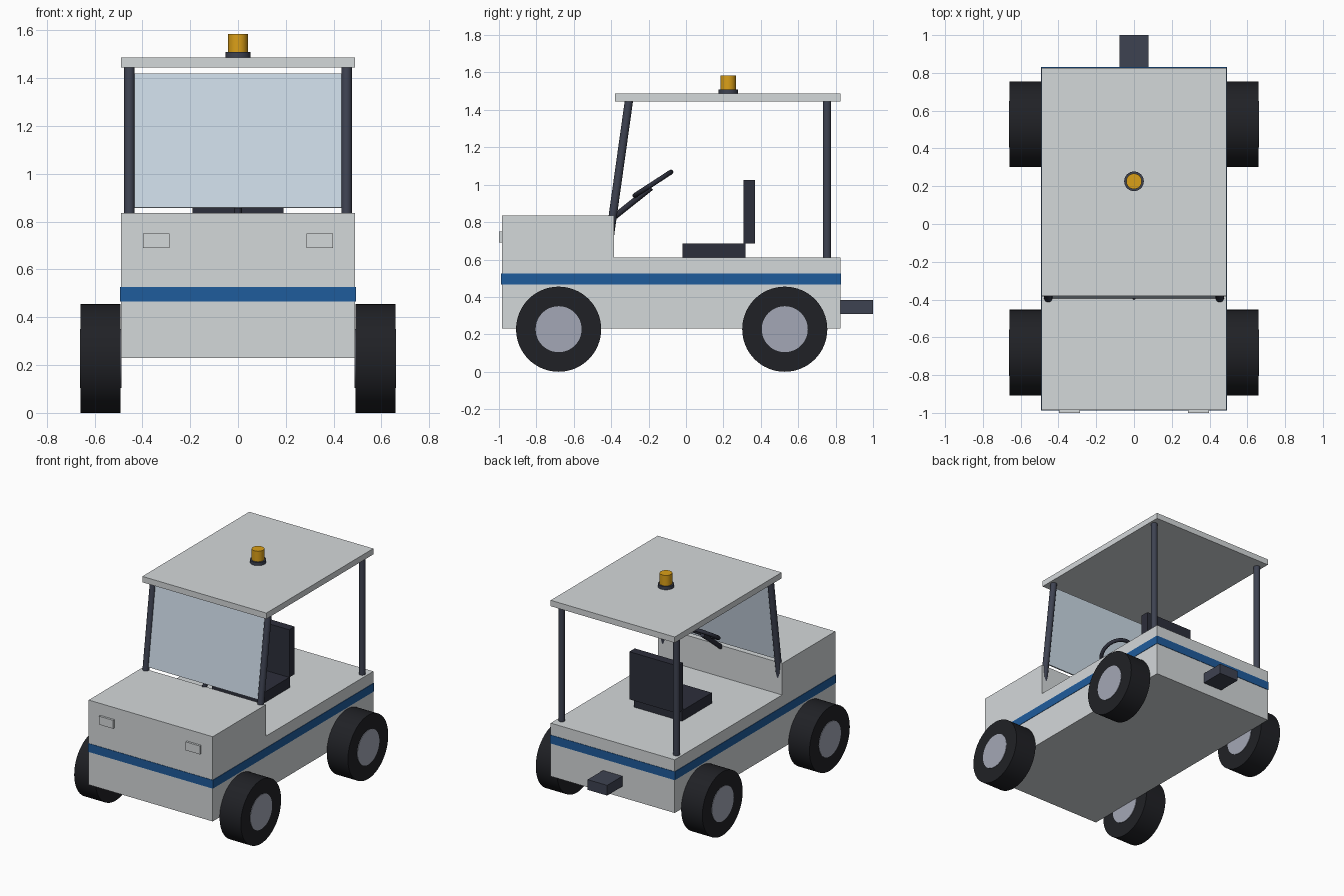
import bpy
import bmesh
from math import radians
from mathutils import Vector

cube = bpy.data.objects.get("Cube")
if cube:
    bpy.data.objects.remove(cube, do_unlink=True)


def material(name, rgb, rough=0.6):
    # Colours are given as sRGB bytes
    color = [(c / 255) ** 2.2 for c in rgb] + [1.0]
    mat = bpy.data.materials.new(name)
    mat.use_nodes = True
    mat.diffuse_color = color
    shader = mat.node_tree.nodes["Principled BSDF"]
    shader.inputs["Base Color"].default_value = color
    shader.inputs["Roughness"].default_value = rough
    return mat


PAINT = material("body_paint", (211, 215, 217))
BLUE = material("stripe_blue", (36, 92, 155))
STEEL = material("dark_steel", (64, 68, 82))
VINYL = material("seat_vinyl", (48, 50, 61))
RUBBER = material("tyre_rubber", (37, 38, 42))
RIM = material("rim_grey", (162, 166, 180))
AMBER = material("beacon_amber", (218, 158, 30))
GLASS = material("window_glass", (203, 217, 230), 0.2)


def finish(name, mat, smooth=False):
    obj = bpy.context.object
    obj.name = obj.data.name = name
    obj.data.materials.append(mat)
    if smooth:
        bpy.ops.object.shade_smooth_by_angle(angle=radians(35))
    return obj


def box(name, mat, x, y, z):
    # Box from its (min, max) range on each axis
    spans = (x, y, z)
    bpy.ops.mesh.primitive_cube_add(size=1, location=[(a + b) / 2 for a, b in spans])
    bpy.context.object.scale = [b - a for a, b in spans]
    bpy.ops.object.transform_apply(location=False, rotation=False)
    return finish(name, mat)


def rod(name, mat, start, end, radius, sides=32):
    # Cylinder between two points
    start, end = Vector(start), Vector(end)
    axis = end - start
    bpy.ops.mesh.primitive_cylinder_add(
        vertices=sides, radius=radius, depth=axis.length, location=(start + end) / 2,
        rotation=axis.to_track_quat("Z", "Y").to_euler())
    return finish(name, mat, smooth=True)


HALF = 0.49          # half width of body and roof
FRONT, BACK = -0.985, 0.827
DASH = -0.385        # rear face of the hood
FLOOR, DECK, HOOD = 0.23, 0.61, 0.835
ROOF = 1.445

# Body: stepped side profile extruded across the width
profile = [(FRONT, FLOOR), (BACK, FLOOR), (BACK, DECK),
           (DASH, DECK), (DASH, HOOD), (FRONT, HOOD)]
bm = bmesh.new()
face = bm.faces.new([bm.verts.new((-HALF, y, z)) for y, z in profile])
extruded = bmesh.ops.extrude_face_region(bm, geom=[face])
bmesh.ops.translate(bm, vec=(2 * HALF, 0, 0),
                    verts=[v for v in extruded["geom"] if isinstance(v, bmesh.types.BMVert)])
bmesh.ops.recalc_face_normals(bm, faces=bm.faces)
mesh = bpy.data.meshes.new("body")
bm.to_mesh(mesh)
bm.free()
body = bpy.data.objects.new("body", mesh)
bpy.context.collection.objects.link(body)
mesh.materials.append(PAINT)

# Stripe, tow hitch and roof
lip = 0.003
box("side_stripe", BLUE, (-HALF - lip, HALF + lip), (FRONT - lip, BACK + lip), (0.466, 0.526))
box("tow_hitch", STEEL, (-0.077, 0.077), (BACK, 1.0), (0.31, 0.383))
box("roof", PAINT, (-HALF, HALF), (-0.38, BACK), (ROOF, 1.487))

# Parts repeated on both sides
for side, s in (("left", 1), ("right", -1)):
    box(f"headlight_{side}", PAINT, sorted((s * 0.287, s * 0.398)), (-1.0, FRONT), (0.69, 0.75))
    px = s * 0.454
    rod(f"front_post_{side}", STEEL, (px, -0.423, DECK), (px, -0.305, ROOF + 0.005), 0.022)
    rod(f"rear_post_{side}", STEEL, (px, 0.754, DECK), (px, 0.754, ROOF), 0.022)
    for end, y in (("front", -0.681), ("rear", 0.528)):
        z = 0.2275
        rod(f"{end}_tyre_{side}", RUBBER, (s * 0.491, y, z), (s * 0.658, y, z), z, 64)
        rod(f"{end}_hub_{side}", RIM, (s * 0.487, y, z), (s * 0.661, y, z), 0.123, 48)

# Windscreen leaning back with the front posts
pane = box("windscreen", GLASS, (-0.433, 0.433), (-0.006, 0.006), (-0.283, 0.283))
pane.location = (0, -0.348, 1.138)
pane.rotation_euler.x = -radians(8)

# Seat
box("seat_cushion", VINYL, (-0.19, 0.19), (-0.02, 0.317), (DECK, 0.685))
box("seat_back", VINYL, (-0.19, 0.19), (0.307, 0.368), (0.685, 1.025))

# Steering column and wheel
rod("steering_column", VINYL, (0, -0.4, 0.815), (0, -0.187, 0.985), 0.016, 24)
bpy.ops.mesh.primitive_torus_add(
    major_radius=0.115, minor_radius=0.013, major_segments=48, minor_segments=12,
    location=(0, -0.177, 1.005), rotation=(radians(33), 0, 0))
finish("steering_wheel", VINYL, smooth=True)

# Warning beacon
rod("beacon_base", STEEL, (0, 0.226, 1.487), (0, 0.226, 1.51), 0.052)
rod("beacon_lamp", AMBER, (0, 0.226, 1.51), (0, 0.226, 1.585), 0.041)
